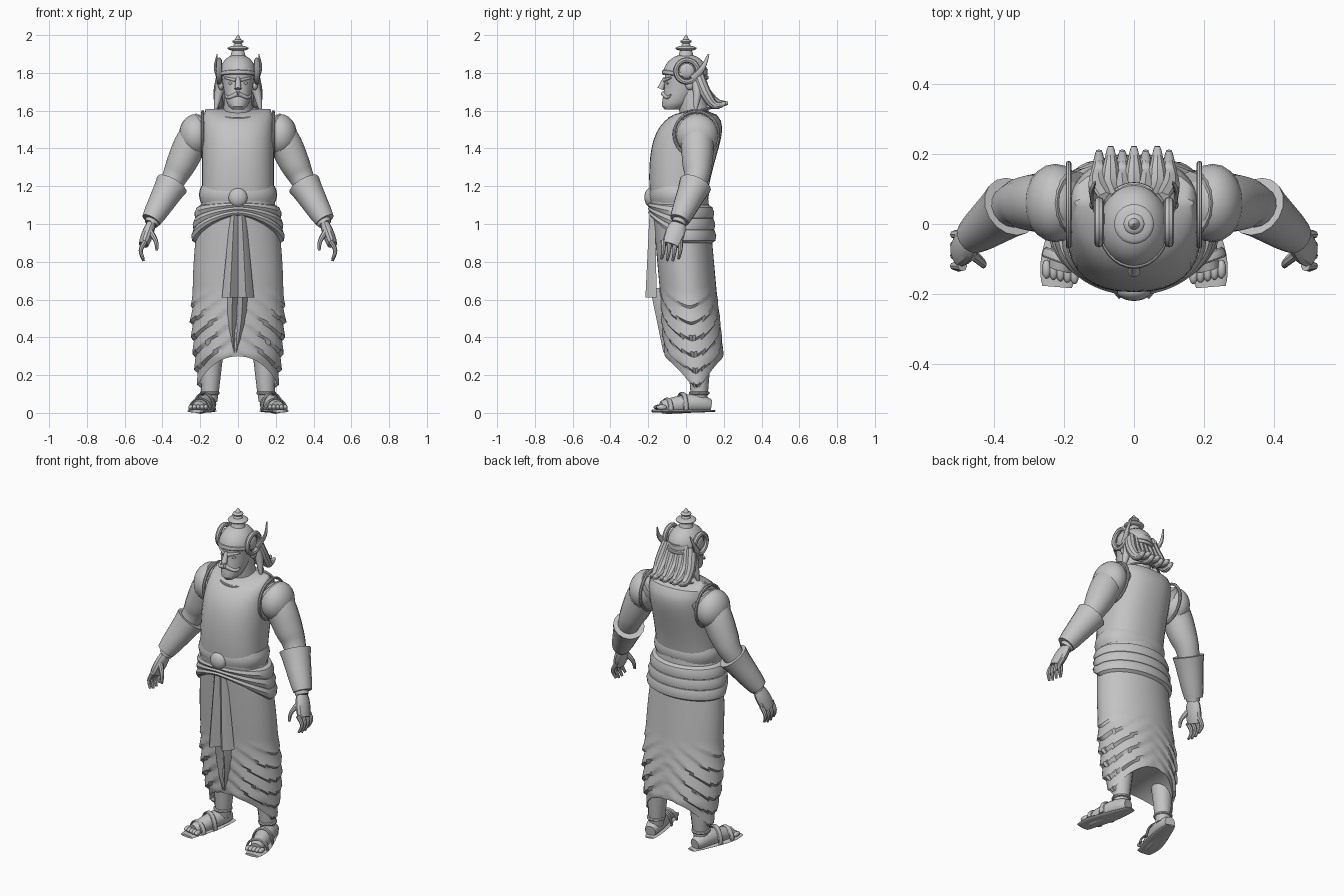
import bpy, bmesh
from math import sin, cos, pi, sqrt
from mathutils import Vector, Matrix

if "Cube" in bpy.data.objects:
    bpy.data.objects.remove(bpy.data.objects["Cube"])

SHADE = (.55, .55, .55, 1)
grey = bpy.data.materials.new("stone grey")
grey.use_nodes = True
grey.diffuse_color = SHADE
grey.node_tree.nodes["Principled BSDF"].inputs["Base Color"].default_value = SHADE

X, Y, Z = Matrix.Identity(3)
parts = []


def add_object(name, mesh):
    part = bpy.data.objects.new(name, mesh)
    bpy.context.collection.objects.link(part)
    parts.append(part)


def finish(name, bm):
    bmesh.ops.recalc_face_normals(bm, faces=bm.faces)
    mesh = bpy.data.meshes.new(name)
    bm.to_mesh(mesh)
    bm.free()
    mesh.materials.append(grey)
    add_object(name, mesh)


def skin(name, rings):
    """Bridge equal rings and close both ends with strips."""
    bm = bmesh.new()
    loops = [[bm.verts.new(point) for point in ring] for ring in rings]
    count = len(loops[0])
    for upper, lower in zip(loops, loops[1:]):
        for i in range(count):
            j = (i + 1) % count
            bm.faces.new((upper[i], upper[j], lower[j], lower[i]))
    for loop in (loops[0], loops[-1]):
        for i in range(count // 2):
            corners = (loop[i], loop[i + 1], loop[count - i - 1], loop[-i])
            bm.faces.new(list(dict.fromkeys(corners)))
    finish(name, bm)


def angles(count, span=2 * pi):
    return [span * i / count for i in range(count)]


def lerp(a, b, t):
    return a + (b - a) * t


def stack(name, bottom, top, rule, levels, square=1):
    """Stack ovals; the rule gives centre y, half width and half depth."""
    def soften(value):
        return abs(value) ** square * (1 if value > 0 else -1)
    rings = []
    for k in range(levels + 1):
        t = k / levels
        centre, width, depth = rule(t)
        rings.append([Vector((width * soften(cos(a)), centre + depth * soften(sin(a)), lerp(bottom, top, t)))
                      for a in angles(32)])
    skin(name, rings)


def sweep(name, path, radii, flat, ref, sides):
    """Sweep ovals along a path; flat scales the axis nearest to ref."""
    rings = []
    for k, (point, radius) in enumerate(zip(path, radii)):
        ahead = (path[min(k + 1, len(path) - 1)] - path[max(k - 1, 0)]).normalized()
        side = ahead.cross(ref).normalized()
        up = side.cross(ahead) * flat
        rings.append([point + radius * (side * cos(a) + up * sin(a)) for a in angles(sides)])
    skin(name, rings)


def limb(name, points, start, end, bulge=0, flat=1, ref=Y, sides=12, steps=4):
    """Smooth tapering tube through a few points."""
    points = [Vector(p) for p in points]
    padded = [points[0], *points, points[-1]]
    path = []
    for a, b, c, d in zip(padded, padded[1:], padded[2:], padded[3:]):
        for i in range(steps):
            t = i / steps
            ease = t * t * (3 - 2 * t)
            path.append(lerp(b, c, ease) + (c - a) / 2 * t * (1 - t) ** 2 - (d - b) / 2 * t * t * (1 - t))
    path.append(points[-1])
    spots = [i / (len(path) - 1) for i in range(len(path))]
    sweep(name, path, [lerp(start, end, t) + bulge * sin(pi * t) for t in spots], flat, ref, sides)


def hoop(name, centre, across, along, radius, flat=1, span=2 * pi):
    """Bent band around a centre, spanned by two axes."""
    path = [Vector(centre) + across * cos(a) + along * sin(a) for a in angles(32, span)]
    path.append(Vector(centre) + across * cos(span) + along * sin(span))
    sweep(name, path, [radius] * len(path), flat, across.cross(along), 8)


def ball(name, centre, size):
    bm = bmesh.new()
    place = Matrix.Translation(centre) @ Matrix.Diagonal((*size, 1))
    bmesh.ops.create_uvsphere(bm, u_segments=20, v_segments=12, radius=1, matrix=place)
    finish(name, bm)


# torso, belt and neck
def torso_rule(t):
    return .1 * t * t - .04, .19 - .02 * t ** 12, (.145 + .06 * t) * sqrt(1.01 - t ** 6)


def belt_rule(t):
    return -.037, .195 + .012 * sin(pi * t), .148 + .01 * sin(pi * t)


stack("torso", 1.1, 1.61, torso_rule, levels=16, square=.85)
stack("belt", 1.11, 1.2, belt_rule, levels=4, square=.9)
ball("belt_knot", (0, -.19, 1.14), (.05, .03, .05))
limb("neck", [(0, .05, 1.55), (0, .02, 1.72)], .08, .07)
hoop("neckline", (0, .03, 1.59), X * .12, Y * .12 + Z * .03, .007)


# wrapped skirt with draped folds and an arched hem
def on_skirt(angle, z, grow=0):
    height = max(0, min(1, z - .12))
    width = .19 + .05 * sin(pi * height) ** .7 + grow
    depth = min(.15, z / 2) + grow
    return Vector((width * cos(angle), .07 - .09 * z + depth * sin(angle), z))


def fold(angle, z):
    side = abs(cos(angle))
    phase = ((z + .2 * side) / .085) % 1
    fade = max(0, min(1, (.66 - z) * 6))
    return .02 * (1 - phase) * fade * lerp(.35, 1, side)


LEVELS, WAIST = 70, 1.13
skirt = [[] for level in range(LEVELS + 1)]
for k, ring in enumerate(skirt):
    for a in angles(64):
        hem = .12 + .18 * abs(sin(a)) ** 1.5
        z = lerp(WAIST, hem, k / LEVELS)
        ring.append(on_skirt(a, z, fold(a, z)))
skin("skirt", skirt)

# hip wrap: three layers rising to the knot
for layer in range(3):
    wrap = []
    for roll in angles(5, span=pi * 1.25):
        ring = []
        for a in angles(48):
            drop = min(1, (1 + sin(a)) * 1.1) ** .8
            z = lerp(1.1 - .02 * layer, 1.06 - .06 * layer, drop)
            z += cos(roll) * lerp(.015, .04, drop)
            ring.append(on_skirt(a, z, .025 * sin(roll)))
        wrap.append(ring)
    skin("hip_wrap_%d" % (layer + 1), wrap)


# pleated front cloths
def pleats(name, top, bottom, widths, depths, bulge=0):
    rings = []
    for k in range(7):
        t = k / 6
        middle = lerp(Vector(top), Vector(bottom), t)
        ring = []
        for i in range(16):
            across = abs(i - 8) / 4 - 1
            ridge = lerp(*depths, t) * (1 - abs(2 * abs(across) - 1)) if i > 8 else -.01
            ring.append(middle + X * across * (lerp(*widths, t) + bulge * sin(pi * t)) - Y * ridge)
        rings.append(ring)
    skin(name, rings)


pleats("front_panel", (0, -.175, 1.12), (0, -.165, .61), widths=(.035, .085), depths=(.015, .05))
pleats("front_tail", (0, -.15, .66), (-.015, -.1, .32), widths=(.05, .01), depths=(.04, .02), bulge=.02)


# head, cap and finial
def head_rule(t):
    narrow = (t + .01) ** .25
    return -.075 * (1 - t) ** 2, .09 * narrow, .115 * narrow


def cap_rule(t):
    dome = sqrt(1.01 - t * t)
    return -.005 * (1 - t), .098 * dome, .118 * dome


stack("head", 1.605, 1.82, head_rule, levels=12)
stack("cap", 1.79, 1.9, cap_rule, levels=10)
hoop("cap_brim", (0, -.004, 1.79), X * .096, Y * .116 - Z * .015, .008, flat=1.5)
limb("finial_stem", [(0, 0, 1.88), (0, 0, 1.96)], .045, .018)
ball("finial_disc", (0, 0, 1.93), (.057, .057, .014))
ball("finial_bead", (0, 0, 1.966), (.03, .03, .012))
limb("finial_tip", [(0, 0, 1.965), (0, 0, 2)], .024, .002)

# face
limb("nose", [(0, -.11, 1.775), (0, -.135, 1.715)], .01, .018)
ball("lower_lip", (0, -.11, 1.66), (.022, .014, .01))
ball("chin_beard", (0, -.09, 1.635), (.035, .03, .027))

# hair locks flowing to the back
for k in range(7):
    u = (k - 3) / 30
    wave = .012 * (k % 2)
    limb("hair_lock_%d" % (k + 1), [(.8 * u, .06, 1.8), (u, .1, 1.7), (u, .15 + wave, 1.63 + wave),
                                    (u, .21 + wave, 1.64)], .032, .008, bulge=.008, ref=X, sides=10)

# everything below is built on the left, then mirrored
first = len(parts)
limb("left_side_lock", [(.08, .05, 1.77), (.1, .06, 1.7), (.12, .05, 1.6)], .025, .006, bulge=.008)
limb("left_brow", [(.01, -.115, 1.76), (.07, -.08, 1.775)], .01, .005, ref=Z)
ball("left_eye", (.036, -.095, 1.745), (.015, .01, .007))
limb("left_moustache", [(0, -.12, 1.69), (.05, -.1, 1.67), (.07, -.08, 1.685)], .014, .003, ref=Z)
hoop("left_ear_arch", (.1, .005, 1.81), Y * .058, Z * .058, .014)
ball("left_ear_disc", (.092, .005, 1.81), (.016, .04, .04))
limb("left_ear_wing", [(.1, .04, 1.77), (.12, .09, 1.83), (.11, .12, 1.9)], .014, .002, flat=1.8)
ball("left_earring", (.09, .02, 1.735), (.015, .022, .026))

# arm, bracer and hand
hoop("left_armhole", (.187, .055, 1.475), Y * .118, Z * .12, .008)
ball("left_shoulder", (.225, .06, 1.47), (.088, .112, .112))
limb("left_arm", [(.16, .06, 1.52), (.24, .06, 1.44), (.3, .06, 1.32), (.35, .05, 1.22), (.46, -.04, 1)],
     .09, .037, bulge=.016, sides=16)
limb("left_bracer", [(.35, .05, 1.21), (.46, -.035, 1.02)], .088, .052, sides=16)
limb("left_palm", [(.46, -.04, 1), (.5, -.08, .89)], .024, .026, bulge=.006, flat=1.7)
for k in range(4):
    y = .03 * k - .12
    limb("left_finger_%d" % (k + 1), [(.49, y, .91), (.515, y, .86), (.5, y - .01, .8 + .01 * abs(k - 1.5))],
         .015, .007, sides=8)
limb("left_thumb", [(.47, -.08, .97), (.435, -.11, .91), (.43, -.12, .86)], .017, .007, sides=8)

# leg, foot and sandal
limb("left_leg", [(.14, .07, .36), (.15, .07, .06)], .07, .04)
limb("left_foot", [(.15, .13, .04), (.17, .03, .05), (.21, -.13, .03)], .032, .034, bulge=.016, ref=Z)
limb("left_sole", [(.14, .15, .01), (.17, .03, .01), (.21, -.1, .01), (.22, -.18, .01)],
     .026, .042, bulge=.022, flat=.17, ref=Z, sides=16)
for k in range(5):
    ball("left_toe_%d" % (k + 1), (.17 + .02 * k, .004 * k - .145, .03), (.013, .027, .014))
for k, height in enumerate((.06, .09)):
    hoop("left_strap_%d" % (k + 1), (.2 - .02 * k, .08 * k - .1, .015), X * .055 + Y * .02, Z * height,
         .006, flat=2.5, span=pi)
hoop("left_ankle_strap", (.15, .07, .105), X * .044, Y * .046, .009)

for part in parts[first:]:
    mesh = part.data.copy()
    mesh.transform(Matrix.Diagonal((-1, 1, 1, 1)))
    mesh.flip_normals()
    add_object(part.name.replace("left", "right"), mesh)

# smooth shading with sharp creases
bpy.ops.object.select_all(action='DESELECT')
for part in parts:
    part.select_set(True)
bpy.context.view_layer.objects.active = parts[0]
bpy.ops.object.shade_smooth_by_angle(angle=.6)
